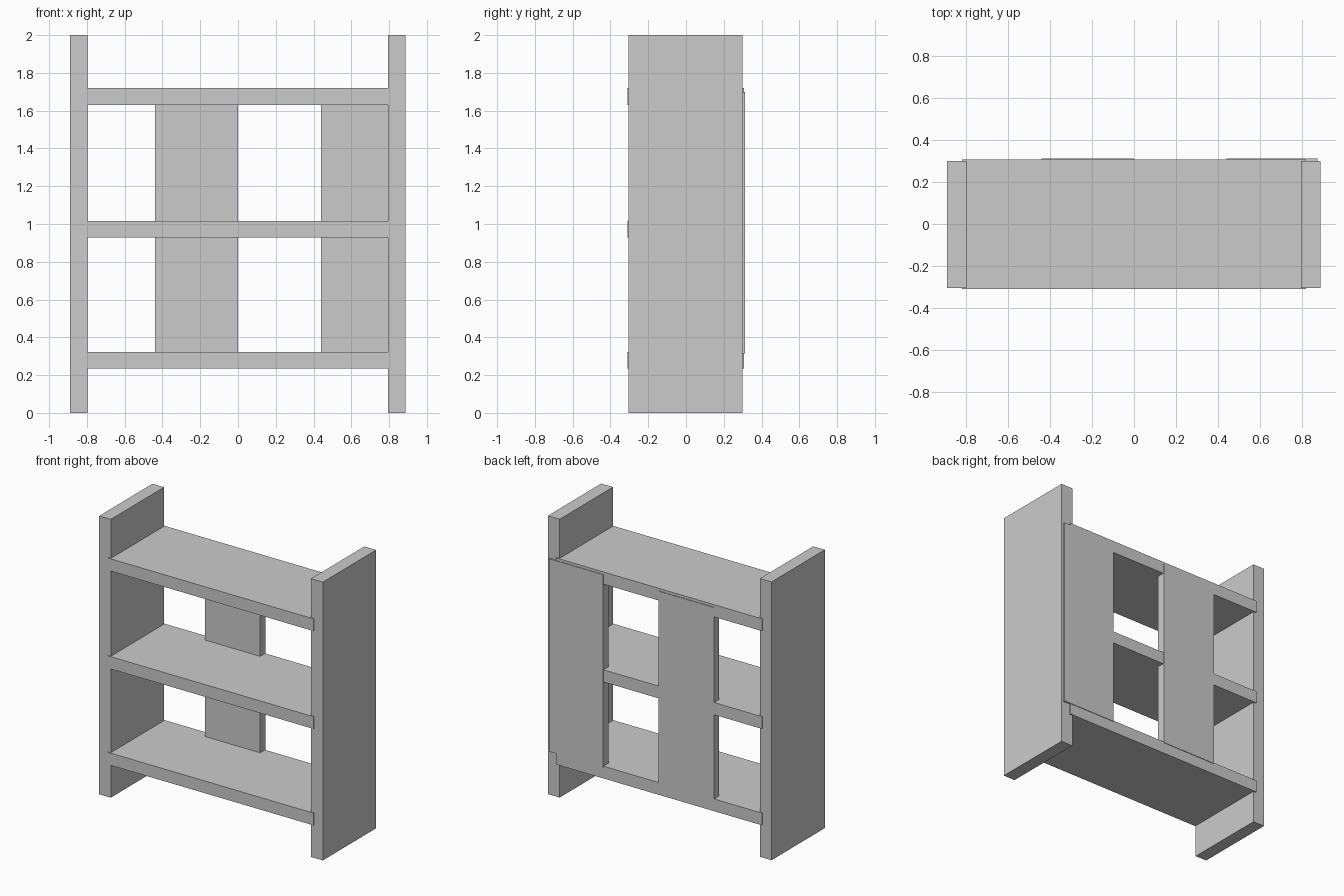
import bpy

if "Cube" in bpy.data.objects:
    bpy.data.objects.remove(bpy.data.objects["Cube"])


def box(name, x, y, z):
    """Axis-aligned box from (min, max) ranges."""
    bpy.ops.mesh.primitive_cube_add(size=1, location=[(a + b) / 2 for a, b in (x, y, z)])
    ob = bpy.context.object
    ob.name = name
    ob.scale = [b - a for a, b in (x, y, z)]
    bpy.ops.object.transform_apply(location=False, rotation=False, scale=True)
    return ob


# Upright side panels
box("side_panel_left", (-0.89, -0.798), (-0.305, 0.30), (0, 2))
box("side_panel_right", (0.794, 0.888), (-0.305, 0.30), (0, 2))

# Three shelves let into the sides, slightly proud front and back
for name, z in (("bottom", 0.235), ("middle", 0.928), ("top", 1.631)):
    box(f"{name}_shelf", (-0.818, 0.818), (-0.31, 0.308), (z, z + 0.088))

# Two vertical back slats
for name, x in (("centre", (-0.44, 0.0)), ("right", (0.44, 0.872))):
    box(f"back_slat_{name}", x, (0.252, 0.312), (0.315, 1.70))
